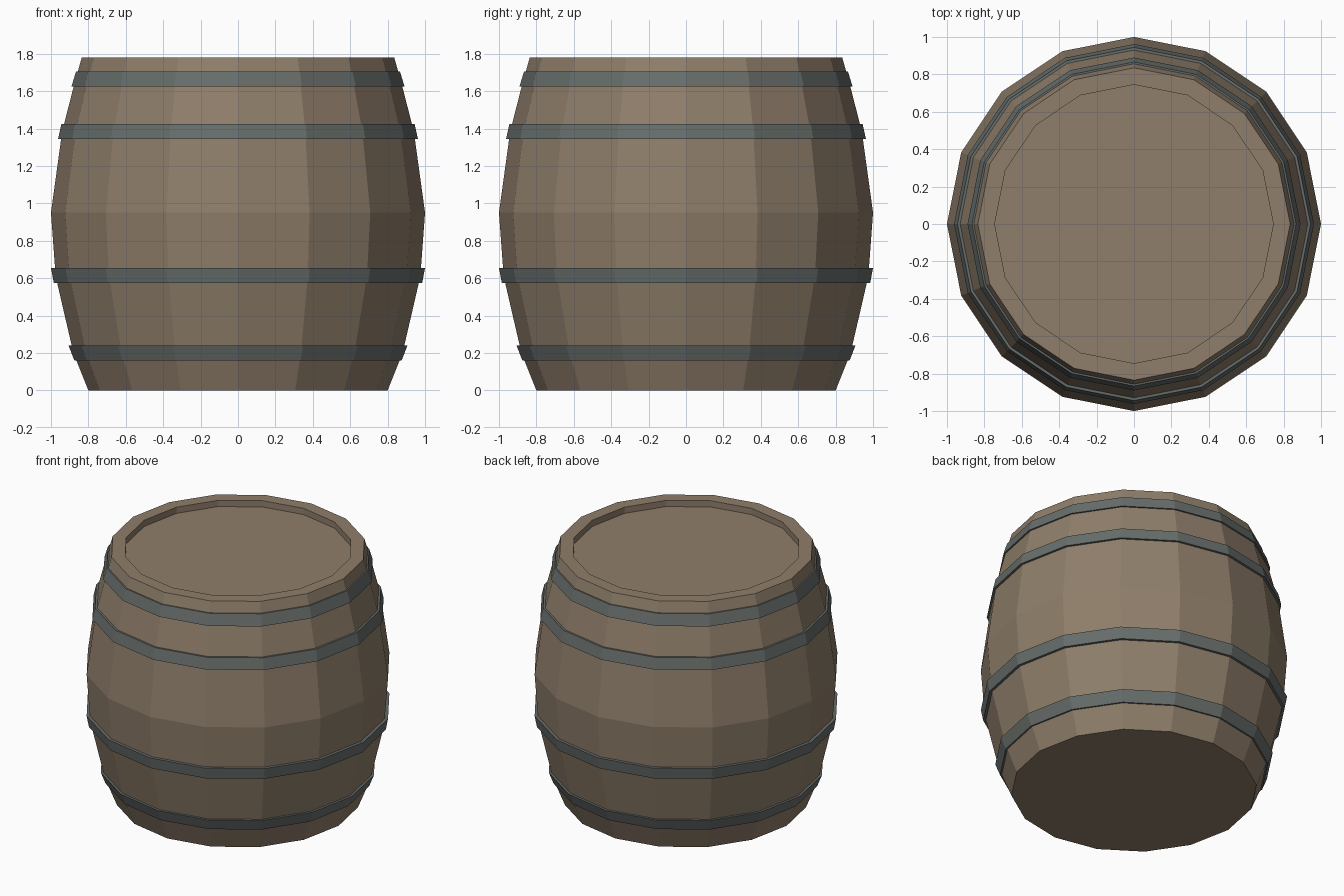
import bpy, math

if "Cube" in bpy.data.objects:
    bpy.data.objects.remove(bpy.data.objects["Cube"])

SIDES = 16


def material(name, rgb):
    m = bpy.data.materials.new(name)
    m.diffuse_color = (*rgb, 1)
    m.use_nodes = True
    m.node_tree.nodes["Principled BSDF"].inputs["Base Color"].default_value = m.diffuse_color
    return m


wood = material("aged_wood", (0.275, 0.21, 0.145))
iron = material("dull_iron", (0.135, 0.155, 0.145))


def lathe(name, profile, mat, closed=False):
    """Spin an (r, z) profile into a 16-sided solid, capped or closed as a ring."""
    verts, faces = [], []
    for r, z in profile:
        for i in range(SIDES):
            a = 2 * math.pi * i / SIDES
            verts.append((r * math.cos(a), r * math.sin(a), z))
    n = len(profile)
    for k in range(n if closed else n - 1):
        p, q = k * SIDES, (k + 1) % n * SIDES
        for i in range(SIDES):
            j = (i + 1) % SIDES
            faces.append((p + i, p + j, q + j, q + i))
    if not closed:
        faces.append(tuple(reversed(range(SIDES))))
        faces.append(tuple(range((n - 1) * SIDES, n * SIDES)))
    mesh = bpy.data.meshes.new(name)
    mesh.from_pydata(verts, [], faces)
    mesh.materials.append(mat)
    mesh.update()
    obj = bpy.data.objects.new(name, mesh)
    bpy.context.collection.objects.link(obj)
    return obj


# Bulging staves with a raised rim around the recessed lid
lathe("barrel_body", [(0.80, 0), (0.88, 0.20), (0.975, 0.61), (1.0, 0.95),
                      (0.94, 1.385), (0.868, 1.665), (0.835, 1.78),
                      (0.745, 1.78), (0.745, 1.735)], wood)

# Four iron hoops: bottom height, bottom radius, top radius
hoops = [(0.16, 0.875, 0.906), (0.575, 0.985, 1.0),
         (1.345, 0.962, 0.944), (1.625, 0.89, 0.866)]
for i, (z, r0, r1) in enumerate(hoops):
    lathe(f"hoop_{i + 1}", [(r0, z), (r1, z + 0.08),
                            (r1 - 0.05, z + 0.08), (r0 - 0.05, z)], iron, True)
